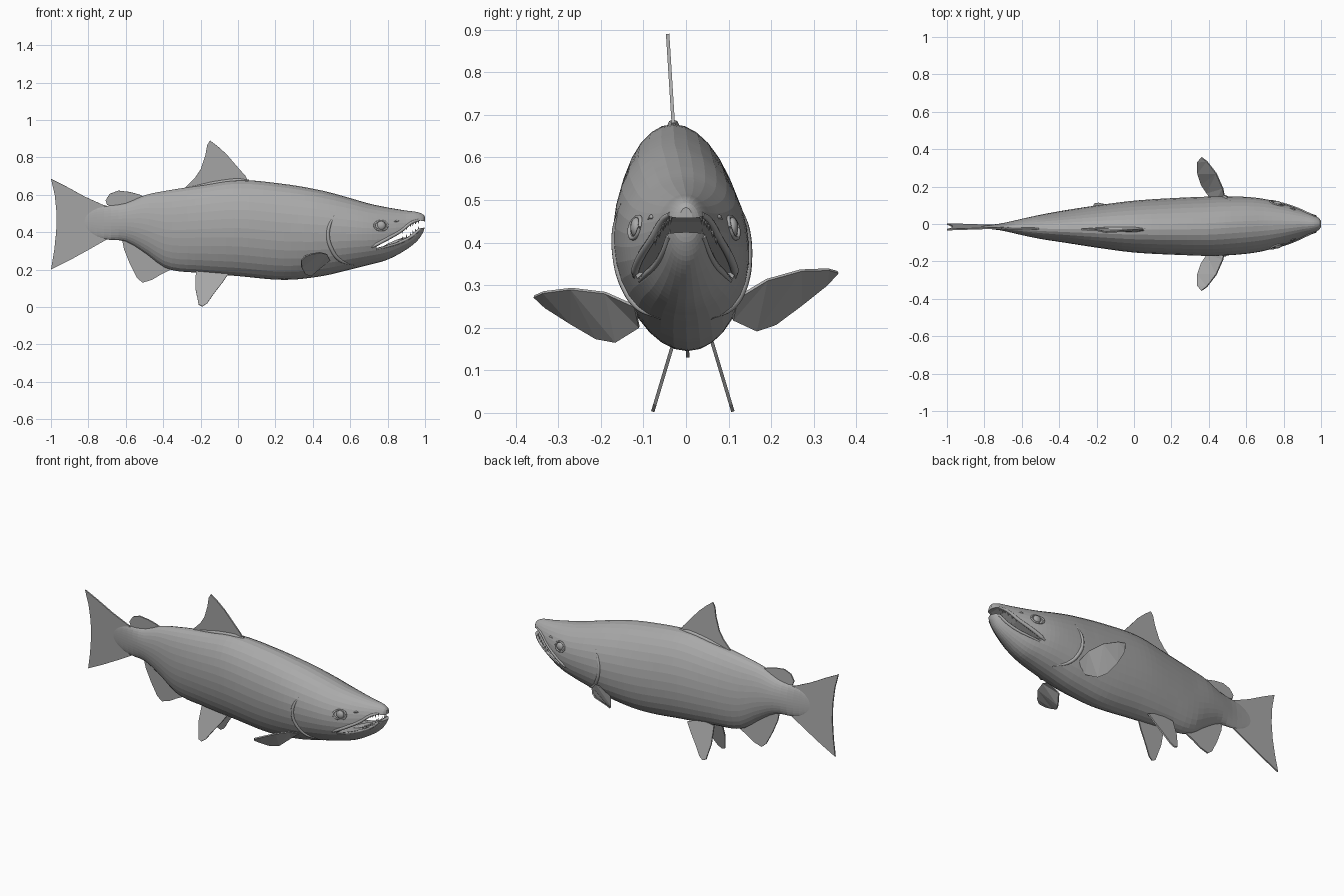
import bpy, bmesh, math
from mathutils import Vector

if "Cube" in bpy.data.objects:
    bpy.data.objects.remove(bpy.data.objects["Cube"])

grey = bpy.data.materials.new("plain grey")
grey.use_nodes = True
grey.diffuse_color = (0.4, 0.4, 0.4, 1)
grey.node_tree.nodes["Principled BSDF"].inputs["Base Color"].default_value = grey.diffuse_color

# Body stations: x, belly height, back height, half width
STATIONS = [(-.82, .41, .50, .004), (-.76, .375, .53, .011), (-.7, .36, .54, .02),
            (-.6, .35, .555, .043), (-.5, .29, .597, .064), (-.38, .205, .622, .084),
            (-.2, .182, .65, .112), (0, .165, .678, .138), (.25, .145, .657, .153),
            (.45, .165, .622, .159), (.6, .2, .582, .152), (.7, .225, .553, .138),
            (.8, .253, .532, .11), (.9, .307, .515, .073), (.96, .355, .507, .05),
            (.99, .4, .494, .032), (1, .43, .482, .015)]


def section(x):
    """Smoothly interpolated belly, back and half width at x."""
    x = min(max(x, -.82), 1)
    i = max(k for k in range(len(STATIONS) - 1) if STATIONS[k][0] <= x)
    a, b = STATIONS[i], STATIONS[i + 1]
    p, n = STATIONS[max(i - 1, 0)], STATIONS[min(i + 2, len(STATIONS) - 1)]
    d = b[0] - a[0]
    t = (x - a[0]) / d
    out = []
    for k in (1, 2, 3):
        m0 = (b[k] - p[k]) / (b[0] - p[0]) * d
        m1 = (n[k] - a[k]) / (n[0] - a[0]) * d
        out.append((2*t**3 - 3*t*t + 1)*a[k] + (t**3 - 2*t*t + t)*m0
                   + (3*t*t - 2*t**3)*b[k] + (t**3 - t*t)*m1)
    return out


def lean(x, z):
    """Slight sideways lean of the back."""
    return -.03 * (z - .2) / .48 * min(1, max(0, (.9 - x) / .5))


def skin(x, z, side, lift=0.0):
    """Point on the flank at x, z."""
    lo, hi, w = section(x)
    u = (z - (lo + hi) / 2) / ((hi - lo) / 2)
    return Vector((x, side * (w * math.sqrt(max(0, 1 - u * u)) + lift) + lean(x, z), z))


def finish(name, bm):
    bmesh.ops.recalc_face_normals(bm, faces=bm.faces)
    mesh = bpy.data.meshes.new(name)
    bm.to_mesh(mesh)
    bm.free()
    mesh.materials.append(grey)
    ob = bpy.data.objects.new(name, mesh)
    bpy.context.collection.objects.link(ob)
    return ob


def plate(name, points, thickness):
    """Thin fin from an outline of 3D points."""
    bm = bmesh.new()
    face = bm.faces.new([bm.verts.new(p) for p in points])
    bmesh.ops.triangulate(bm, faces=[face])
    ob = finish(name, bm)
    mod = ob.modifiers.new("thickness", 'SOLIDIFY')
    mod.thickness = thickness
    mod.offset = 0
    return ob


def tube(name, points, radii):
    """Soft tapered ridge through points."""
    cu = bpy.data.curves.new(name, 'CURVE')
    cu.dimensions = '3D'
    cu.bevel_depth = 1
    cu.bevel_resolution = 2
    cu.resolution_u = 6
    cu.use_fill_caps = True
    sp = cu.splines.new('BEZIER')
    sp.bezier_points.add(len(points) - 1)
    for bp, p, r in zip(sp.bezier_points, points, radii):
        bp.co, bp.radius = p, r
        bp.handle_left_type = bp.handle_right_type = 'AUTO'
    cu.materials.append(grey)
    bpy.context.collection.objects.link(bpy.data.objects.new(name, cu))


# Body loft
RINGS, SIDES = 64, 32
bm = bmesh.new()
rings = []
for i in range(RINGS + 1):
    x = -.82 + 1.82 * math.sin(i / RINGS * math.pi / 2) ** 1.1
    lo, hi, w = section(x)
    ring = []
    for j in range(SIDES):
        a = math.tau * j / SIDES
        z = (lo + hi) / 2 + (hi - lo) / 2 * math.sin(a)
        ring.append(bm.verts.new((x, w * math.cos(a) + lean(x, z), z)))
    rings.append(ring)
for r, s in zip(rings, rings[1:]):
    for j in range(SIDES):
        k = (j + 1) % SIDES
        bm.faces.new((r[j], r[k], s[k], s[j]))
bm.faces.new(rings[0])
bm.faces.new(rings[-1])
body = finish("body", bm)

# Open mouth, cut with a curved wedge
UPPER = [(.74, .33), (.8, .362), (.87, .402), (.93, .448), (.97, .462)]
LOWER = [(.74, .315), (.8, .33), (.87, .353), (.93, .385), (.97, .42)]
outline = UPPER + [(1.05, .45), (1.05, .432)] + LOWER[::-1]
bm = bmesh.new()
face = bm.faces.new([bm.verts.new((x, -.3, z)) for x, z in outline])
moved = bmesh.ops.extrude_face_region(bm, geom=[face])["geom"]
bmesh.ops.translate(bm, vec=(0, .6, 0), verts=[v for v in moved if isinstance(v, bmesh.types.BMVert)])
cutter = finish("mouth_cutter", bm)
mod = body.modifiers.new("mouth", 'BOOLEAN')
mod.operation, mod.object, mod.solver = 'DIFFERENCE', cutter, 'EXACT'
bpy.context.view_layer.objects.active = body
bpy.ops.object.modifier_apply(modifier="mouth")
bpy.data.objects.remove(cutter)

# Upright fins, drawn in side profile
FINS = {
    "tail_fin": [(-.66, .53), (-.72, .545), (-.82, .59), (-.92, .645), (-1, .685), (-.98, .6),
                 (-.97, .5), (-.972, .4), (-.983, .3), (-1, .2), (-.9, .25), (-.8, .305),
                 (-.7, .362), (-.66, .38)],
    "dorsal_fin": [(.06, .66), (.04, .7), (0, .745), (-.06, .815), (-.11, .86), (-.15, .89),
                   (-.165, .865), (-.175, .81), (-.2, .735), (-.23, .69), (-.28, .64), (-.1, .62)],
    "adipose_fin": [(-.48, .58), (-.53, .602), (-.58, .615), (-.64, .622), (-.685, .605), (-.708, .57),
                    (-.7, .545), (-.66, .54), (-.6, .54)],
    "anal_fin": [(-.62, .36), (-.61, .31), (-.58, .235), (-.54, .155), (-.51, .13), (-.46, .145),
                 (-.41, .175), (-.36, .2), (-.4, .27), (-.5, .33)]}
for name, pts in FINS.items():
    plate(name, [(x, lean(x, z), z) for x, z in pts], .008)

# Fleshy root under the dorsal fin
tube("dorsal_root", [(x, lean(x, section(x)[1]), section(x)[1] - .003) for x in (.06, 0, -.12, -.27)],
     (.006, .014, .014, .004))

# Paired fins and head details
PELVIC = [(-.05, .18), (-.08, .135), (-.13, .07), (-.165, .02), (-.19, .003), (-.21, .012),
          (-.228, .1), (-.225, .2), (-.13, .21)]
PECTORAL = [(.49, .12, .26), (.475, .19, .297), (.44, .27, .313), (.39, .335, .31), (.36, .357, .302),
            (.338, .33, .275), (.34, .27, .232), (.36, .21, .192), (.39, .165, .18), (.43, .11, .21)]
GILL = [(.515, .49), (.487, .43), (.482, .37), (.5, .31), (.54, .255), (.62, .222)]
for side, label in ((1, "left"), (-1, "right")):
    plate(label + "_pelvic_fin", [(x, .016 + side * (.095 - .3 * z), z) for x, z in PELVIC], .008)
    plate(label + "_pectoral_fin", [(x, side * y, z + side * y * .08) for x, y, z in PECTORAL], .007)
    tube(label + "_gill_edge", [skin(x, z, side, -.003) for x, z in GILL],
         (.003, .009, .01, .011, .01, .003))
    tube(label + "_upper_lip", [skin(x, z + .004, side, -.003) for x, z in [(.715, .315)] + UPPER],
         (.004, .01, .01, .009, .008, .006))
    tube(label + "_lower_lip", [skin(x, z - .005, side, -.004) for x, z in LOWER],
         (.005, .007, .008, .008, .008))
    tube(label + "_nostril", [skin(x, z, side, -.001) for x, z in ((.835, .455), (.85, .46), (.862, .457))],
         (.002, .006, .002))

    # Eye with a surrounding lid
    bm = bmesh.new()
    bmesh.ops.create_uvsphere(bm, u_segments=16, v_segments=10, radius=.024)
    for v in bm.verts:
        v.co.y *= .6
        v.co += skin(.765, .435, side, -.003)
    eye = finish(label + "_eye", bm)
    for f in eye.data.polygons:
        f.use_smooth = True
    lid = [(.765 + .036 * math.cos(a), .435 + .025 * math.sin(a))
           for a in (k * math.tau / 8 for k in range(9))]
    tube(label + "_eyelid", [skin(x, z, side, .001) for x, z in lid], [.005] * 9)

    # Teeth along both jaws
    bm = bmesh.new()
    for row, sign in ((UPPER, -1), (LOWER, 1)):
        for (xa, za), (xb, zb) in zip(row[2:], row[3:]):
            for t in (.2, .55, .9):
                x, z = xa + (xb - xa) * t, za + (zb - za) * t
                base = skin(x, z, side, -.008)
                tip = bm.verts.new(base + Vector((-.004, 0, sign * .018)))
                foot = [bm.verts.new(base + Vector((.005 * math.cos(a), .005 * math.sin(a), -sign * .003)))
                        for a in (0, 1.57, 3.14, 4.71)]
                bm.faces.new(foot)
                for k in range(4):
                    bm.faces.new((foot[k], foot[(k + 1) % 4], tip))
    finish(label + "_teeth", bm)

# Tongue
bm = bmesh.new()
bmesh.ops.create_uvsphere(bm, u_segments=12, v_segments=8, radius=1)
for v in bm.verts:
    v.co = Vector((.83 + .07 * v.co.x, .035 * v.co.y, .34 + .012 * v.co.z + .03 * v.co.x))
finish("tongue", bm)
